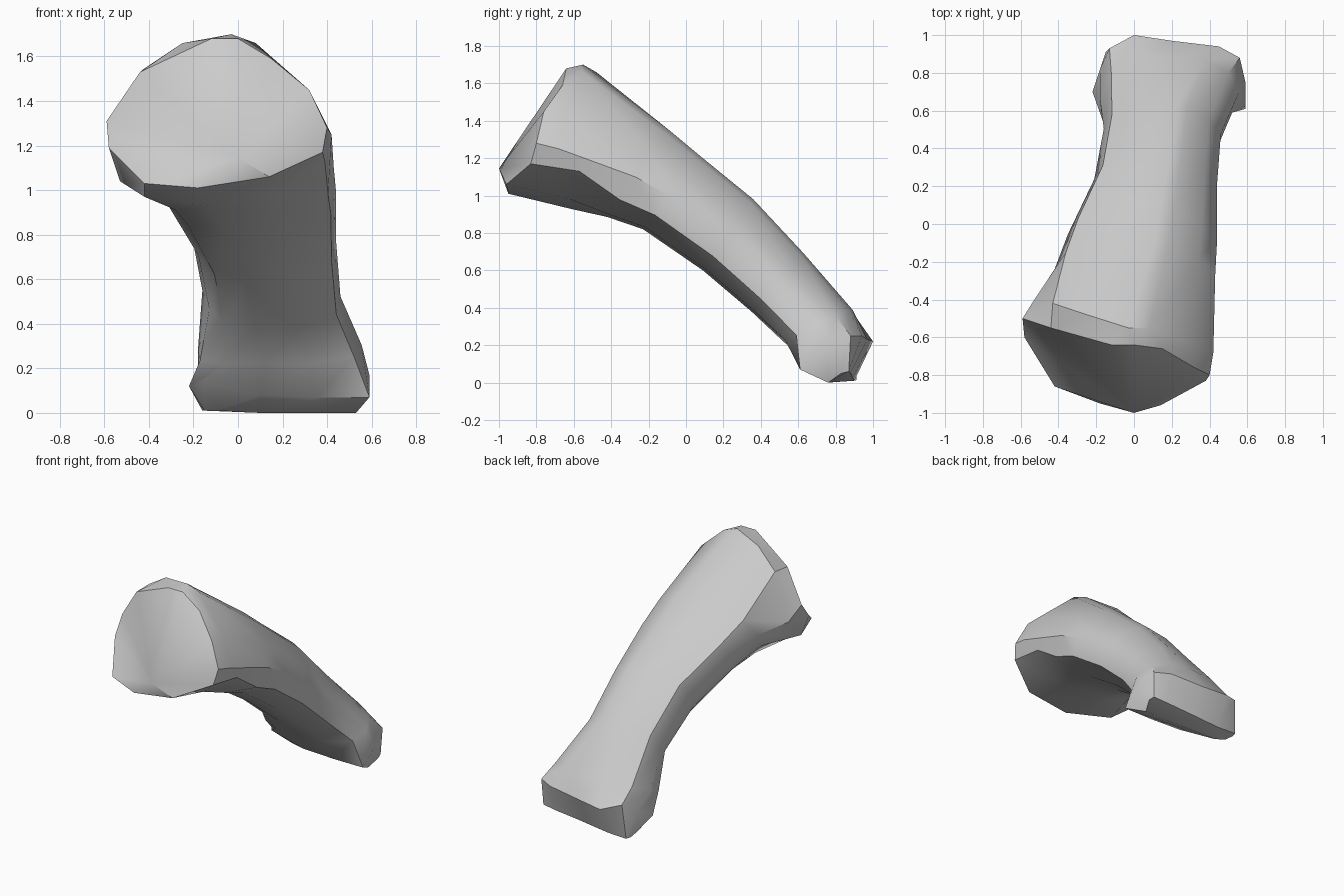
import bpy, bmesh
from mathutils import Vector

# Every ring has 12 points, starting on the top ridge and turning towards +x

# Head: rim of the front face, then the rim behind it
face_rim = [(0.0, -0.64, 1.68), (0.15, -0.66, 1.59), (0.32, -0.76, 1.45), (0.40, -0.80, 1.28),
            (0.38, -0.83, 1.17), (0.14, -0.96, 1.06), (-0.18, -0.95, 1.01), (-0.42, -0.86, 1.03),
            (-0.58, -0.60, 1.19), (-0.59, -0.50, 1.31), (-0.44, -0.55, 1.53), (-0.12, -0.64, 1.68)]
back_rim = [(-0.03, -0.55, 1.70), (0.08, -0.55, 1.66), (0.32, -0.64, 1.45), (0.42, -0.68, 1.25),
            (0.39, -0.57, 1.13), (0.15, -0.62, 0.98), (-0.12, -0.62, 0.93), (-0.42, -0.75, 0.97),
            (-0.53, -0.58, 1.04), (-0.54, -0.42, 1.20), (-0.43, -0.42, 1.54), (-0.25, -0.48, 1.66)]

# Foot: widest ring, then the slanted lower edge it tapers to
foot_rim = [(0.2, 0.97, 0.23), (0.45, 0.94, 0.25), (0.56, 0.88, 0.25), (0.59, 0.75, 0.17),
            (0.59, 0.61, 0.07), (0.35, 0.61, 0.07), (0.1, 0.61, 0.08), (-0.16, 0.62, 0.14),
            (-0.22, 0.70, 0.12), (-0.18, 0.82, 0.18), (-0.13, 0.93, 0.26), (0.0, 1.0, 0.22)]
foot_base = [(0.2, 0.89, 0.03), (0.45, 0.88, 0.05), (0.55, 0.87, 0.06), (0.56, 0.83, 0.05),
             (0.53, 0.76, 0.0), (0.35, 0.76, 0.0), (0.1, 0.77, 0.0), (-0.09, 0.76, 0.01),
             (-0.15, 0.80, 0.01), (-0.16, 0.87, 0.01), (-0.15, 0.91, 0.01), (0.0, 0.90, 0.01)]

# Cross-sections as (x, height fraction); the shaft one is in fractions of its width
shaft = [(0.62, 1), (0.71, 0.95), (0.90, 0.72), (1, 0.46), (0.97, 0.2), (0.70, 0.03),
         (0.38, 0), (0.16, 0.06), (0.05, 0.28), (0, 0.55), (0.07, 0.82), (0.32, 0.95)]
flare = [(0.25, 1), (0.38, 0.97), (0.50, 0.8), (0.555, 0.5), (0.52, 0.2), (0.35, 0.03),
         (0.12, 0.03), (-0.06, 0), (-0.17, 0.1), (-0.18, 0.35), (-0.12, 0.7), (0.05, 0.95)]


def section(profile, bottom, top, x0=0.0, width=1.0, skew=0.0):
    """Place a profile on the side-view line from bottom (y, z) to top (y, z)."""
    b, d = Vector(bottom), Vector(top) - Vector(bottom)
    return [(x0 + u * width, b.x + d.x * t - skew * u * t, b.y + d.y * t) for u, t in profile]


rings = [
    face_rim,
    back_rim,
    section(shaft, (-0.42, 0.885), (-0.09, 1.35), -0.42, 0.85),
    section(shaft, (-0.23, 0.82), (0.09, 1.20), -0.35, 0.79),
    section(shaft, (0.09, 0.60), (0.36, 0.98), -0.21, 0.65),
    section(shaft, (0.35, 0.38), (0.63, 0.69), -0.16, 0.62),
    section(flare, (0.52, 0.22), (0.91, 0.39), skew=0.08),
    foot_rim,
    foot_base,
]

# Bone: skin the rings and close both ends
bm = bmesh.new()
loops = [[bm.verts.new(p) for p in ring] for ring in rings]
for a, b in zip(loops, loops[1:]):
    for i in range(12):
        j = (i + 1) % 12
        bm.faces.new((a[i], a[j], b[j], b[i]))
bm.faces.new(loops[-1])

# Domed front face, swelling towards its lower edge
dome = bm.verts.new((0.0, -1.0, 1.145))
for i in range(12):
    bm.faces.new((dome, loops[0][(i + 1) % 12], loops[0][i]))
bmesh.ops.recalc_face_normals(bm, faces=bm.faces)

mesh = bpy.data.meshes.new("bone")
bm.to_mesh(mesh)
bm.free()
bone = bpy.data.objects.new("bone", mesh)
bpy.context.collection.objects.link(bone)
bpy.context.view_layer.objects.active = bone
bone.select_set(True)
bpy.ops.object.shade_smooth_by_angle(angle=0.7)
